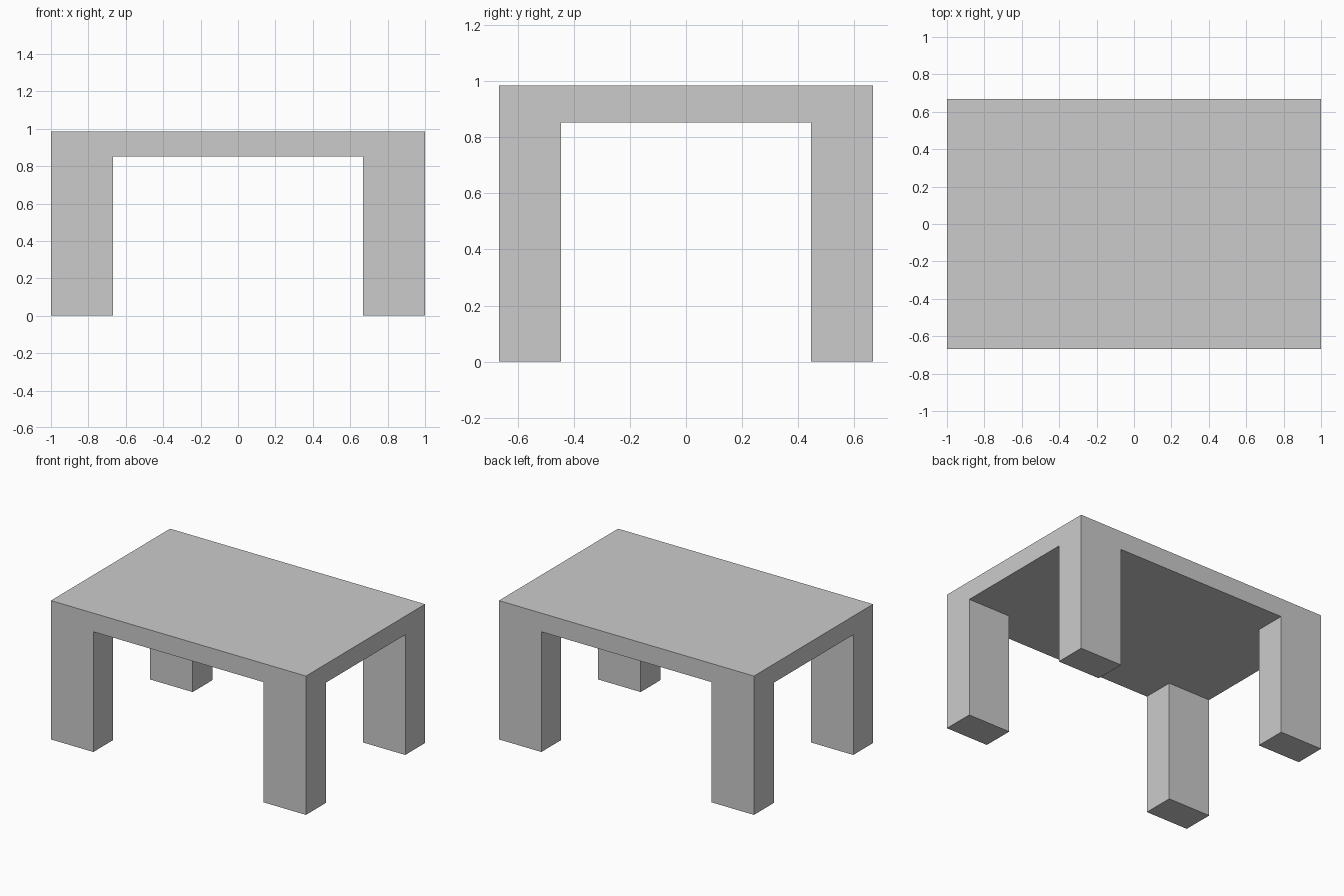
import bpy
import bmesh

if "Cube" in bpy.data.objects:
    bpy.data.objects.remove(bpy.data.objects["Cube"])

HALF_X, HALF_Y = 1.0, 0.667      # tabletop half size
LEG_X, LEG_Y = 0.667, 0.445      # inner faces of the legs
UNDER, TOP = 0.852, 0.984        # tabletop underside and top

bm = bmesh.new()

# Tabletop underside: a 3 x 3 grid whose corner cells are the leg sections
xs = (-HALF_X, -LEG_X, LEG_X, HALF_X)
ys = (-HALF_Y, -LEG_Y, LEG_Y, HALF_Y)
grid = [[bm.verts.new((x, y, UNDER)) for x in xs] for y in ys]
cells = {}
for j in range(3):
    for i in range(3):
        cells[i, j] = bm.faces.new((grid[j][i], grid[j][i + 1],
                                    grid[j + 1][i + 1], grid[j + 1][i]))


def extrude_to(faces, z):
    """Extrude faces vertically until their far side lies at height z."""
    result = bmesh.ops.extrude_face_region(bm, geom=faces, use_keep_orig=True)
    for item in result["geom"]:
        if isinstance(item, bmesh.types.BMVert):
            item.co.z = z


# Tabletop slab
extrude_to(list(cells.values()), TOP)

# Four legs, flush with the tabletop corners
corners = [cells[i, j] for i in (0, 2) for j in (0, 2)]
for face in corners:
    extrude_to([face], 0.0)
bmesh.ops.delete(bm, geom=corners, context='FACES_ONLY')

# Merge coplanar faces into clean flat sides
bmesh.ops.recalc_face_normals(bm, faces=bm.faces[:])
bmesh.ops.dissolve_limit(bm, angle_limit=0.01, verts=bm.verts[:], edges=bm.edges[:])

mesh = bpy.data.meshes.new("table")
bm.to_mesh(mesh)
bm.free()
bpy.context.collection.objects.link(bpy.data.objects.new("table", mesh))
